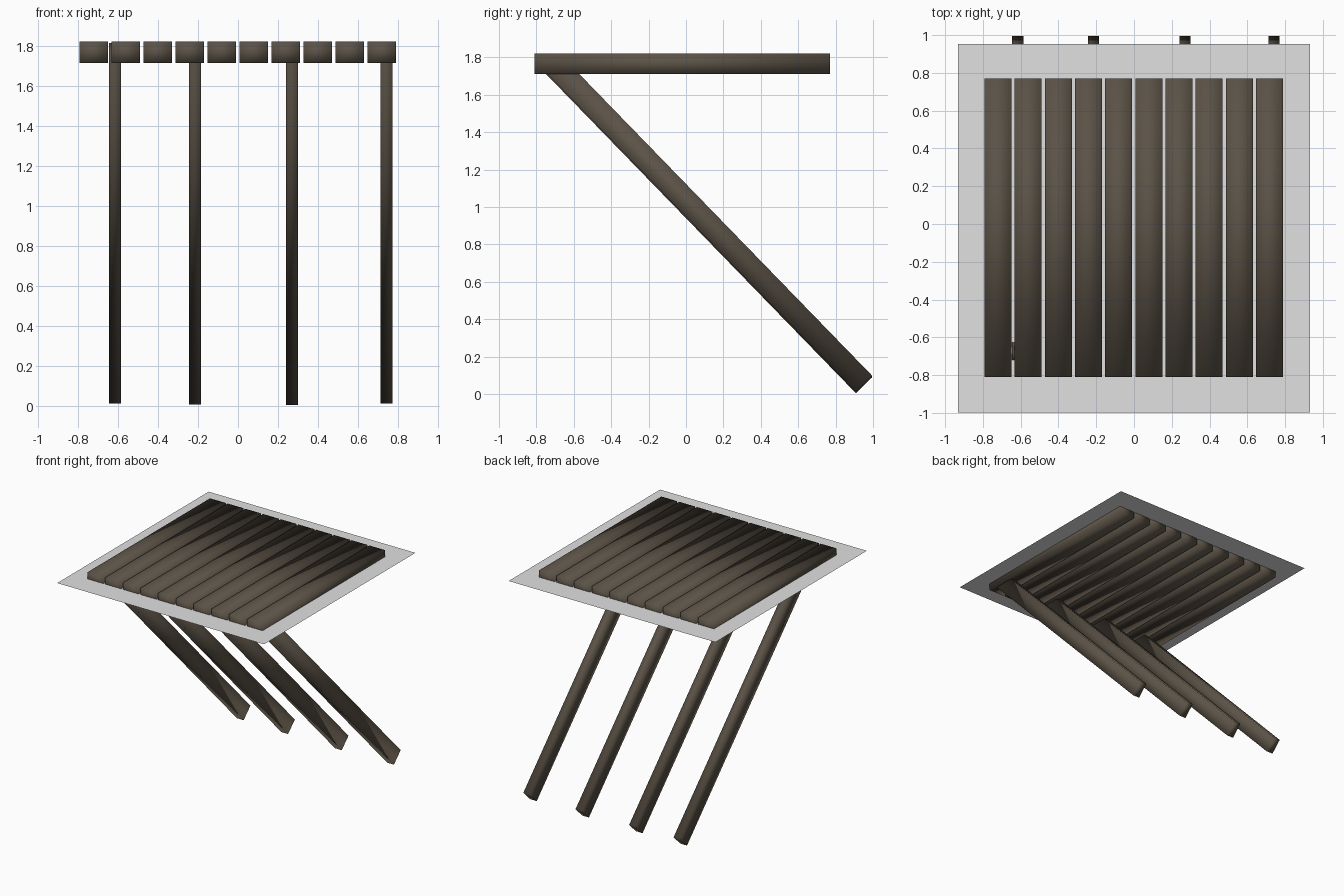
import bpy
import math
from mathutils import Vector, Matrix

if "Cube" in bpy.data.objects:
    bpy.data.objects.remove(bpy.data.objects["Cube"])


def material(name, rgb):
    m = bpy.data.materials.new(name)
    m.diffuse_color = (*rgb, 1.0)
    m.use_nodes = True
    m.node_tree.nodes["Principled BSDF"].inputs["Base Color"].default_value = m.diffuse_color
    return m


wood = material("dark_brown_wood", (0.105, 0.085, 0.062))
grey = material("light_grey", (0.75, 0.75, 0.75))


def beam(name, size, matrix):
    """Softly shaded box of the given size, placed by a matrix."""
    bpy.ops.mesh.primitive_cube_add(size=1)
    ob = bpy.context.object
    ob.name = name
    ob.data.transform(matrix @ Matrix.Diagonal((*size, 1.0)))
    ob.data.materials.append(wood)
    bpy.ops.object.shade_smooth()
    return ob


# Ten planks side by side, running front to back
for i in range(10):
    x = -0.7205 + i * 0.1598
    beam(f"plank_{i + 1}", (0.143, 1.58, 0.108),
         Matrix.Translation((x, -0.02, 1.766)))

# Four slanted support struts, from the front of the deck down to the back
for i, (x, lift) in enumerate(((-0.615, 0.008), (-0.214, 0.002),
                               (0.27, 0.0), (0.741, 0.008))):
    low = Vector((x, 0.952, 0.047 + lift))
    high = Vector((x, -0.714, 1.763 + lift))
    d = high - low
    tilt = math.atan2(d.z, d.y)
    beam(f"strut_{i + 1}", (0.06, d.length, 0.122),
         Matrix.Translation((low + high) / 2) @ Matrix.Rotation(tilt, 4, 'X'))

# Thin flat sheet through the middle of the planks
bpy.ops.mesh.primitive_plane_add(size=1)
sheet = bpy.context.object
sheet.name = "flat_sheet"
sheet.data.transform(Matrix.Translation((0, -0.022, 1.766))
                     @ Matrix.Diagonal((1.866, 1.952, 1, 1)))
sheet.data.materials.append(grey)
